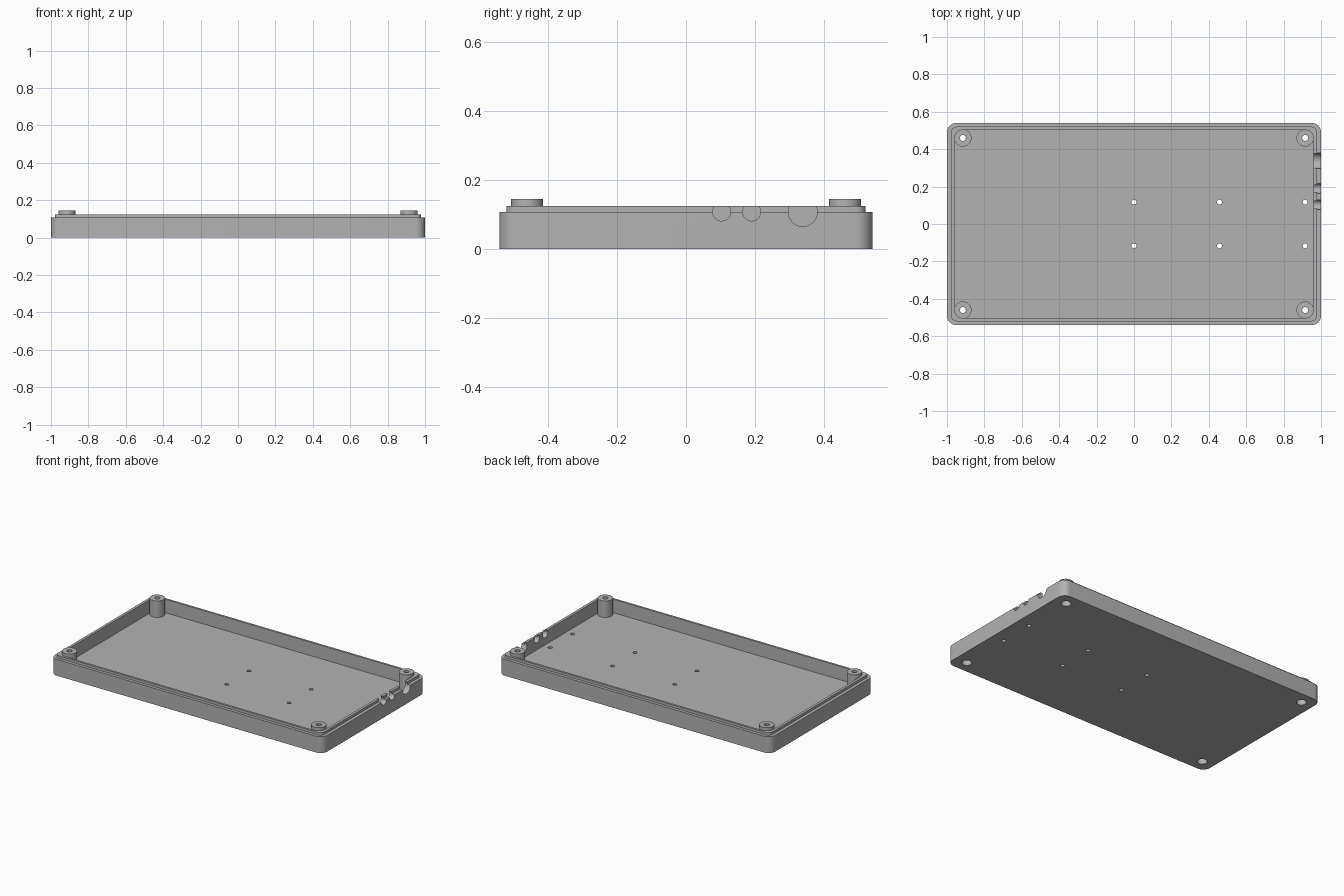
import bpy, bmesh
from math import pi, cos, sin
from mathutils import Matrix

if "Cube" in bpy.data.objects:
    bpy.data.objects.remove(bpy.data.objects["Cube"], do_unlink=True)

grey = bpy.data.materials.new("matte grey")
grey.use_nodes = True
grey.diffuse_color = (0.45, 0.45, 0.45, 1)
grey.node_tree.nodes["Principled BSDF"].inputs["Base Color"].default_value = (0.45, 0.45, 0.45, 1)

POST_X, POST_Y, POST_R = 0.915, 0.46, 0.046
FLOOR, RIM, LIP, TOP = 0.036, 0.108, 0.125, 0.145
CORNERS = [(1, 1), (-1, 1), (-1, -1), (1, -1)]


def prism(name, points, z0, z1):
    """Extrude a closed outline between two heights."""
    bm = bmesh.new()
    face = bm.faces.new([bm.verts.new((x, y, z0)) for x, y in points])
    up = bmesh.ops.extrude_face_region(bm, geom=[face])["geom"]
    bmesh.ops.translate(bm, vec=(0, 0, z1 - z0),
                        verts=[v for v in up if isinstance(v, bmesh.types.BMVert)])
    bmesh.ops.recalc_face_normals(bm, faces=bm.faces)
    mesh = bpy.data.meshes.new(name)
    bm.to_mesh(mesh)
    bm.free()
    obj = bpy.data.objects.new(name, mesh)
    bpy.context.collection.objects.link(obj)
    mesh.materials.append(grey)
    return obj


def arc(cx, cy, r, start, sweep, steps):
    return [(cx + r * cos(start + sweep * i / steps),
             cy + r * sin(start + sweep * i / steps)) for i in range(steps + 1)]


def circle(cx, cy, r, steps=40):
    return arc(cx, cy, r, 0, 2 * pi, steps)[:-1]


def rounded_rect(hx, hy, r):
    points = []
    for i, (sx, sy) in enumerate(CORNERS):
        points += arc(sx * (hx - r), sy * (hy - r), r, i * pi / 2, pi / 2, 10)
    return points


def boolean(target, tool, operation):
    mod = target.modifiers.new(operation, "BOOLEAN")
    mod.object, mod.operation, mod.solver = tool, operation, "EXACT"
    bpy.ops.object.select_all(action="DESELECT")
    bpy.context.view_layer.objects.active = target
    target.select_set(True)
    bpy.ops.object.modifier_apply(modifier=mod.name)
    bpy.data.objects.remove(tool, do_unlink=True)


def smooth(obj):
    bpy.ops.object.select_all(action="DESELECT")
    bpy.context.view_layer.objects.active = obj
    obj.select_set(True)
    bpy.ops.object.shade_smooth_by_angle(angle=0.5)


# Outer shell with the stepped lip
tray = prism("tray", rounded_rect(1, 0.54, 0.05), 0, RIM)
boolean(tray, prism("lip", rounded_rect(0.979, 0.52, 0.03), 0.02, LIP), "UNION")

# Inner pocket, its corners wrapping around the screw posts
pocket = []
for i, (sx, sy) in enumerate(CORNERS):
    pocket += arc(sx * POST_X, sy * POST_Y, POST_R, i * pi / 2, -1.5 * pi, 30)
boolean(tray, prism("pocket_cutter", pocket, FLOOR, 0.3), "DIFFERENCE")

# Screw holes through the posts, with wide recesses underneath
for sx, sy in CORNERS:
    x, y = sx * POST_X, sy * POST_Y
    boolean(tray, prism("screw_cutter", circle(x, y, 0.016, 24), -0.1, 0.3), "DIFFERENCE")
    boolean(tray, prism("recess_cutter", circle(x, y, 0.03), -0.1, 0.06), "DIFFERENCE")

# Small mounting holes in the floor
for x in (0, 0.457, POST_X):
    for y in (-0.117, 0.117):
        boolean(tray, prism("mount_cutter", circle(x, y, 0.013, 24), -0.1, 0.1), "DIFFERENCE")

# Round cable notches in the left wall
for y, r in ((0.103, 0.026), (0.19, 0.026), (0.338, 0.042)):
    notch = prism("notch_cutter", circle(0, 0, r), 0.94, 1.1)
    notch.data.transform(Matrix.Translation((0, y, RIM)) @ Matrix.Rotation(pi / 2, 4, "Y"))
    boolean(tray, notch, "DIFFERENCE")
smooth(tray)

# Raised post caps
for sx, sy in CORNERS:
    x, y = sx * POST_X, sy * POST_Y
    side = ("left" if sx > 0 else "right") + ("_back" if sy > 0 else "_front")
    cap = prism("post_cap_" + side, circle(x, y, POST_R), LIP, TOP)
    boolean(cap, prism("cap_cutter", circle(x, y, 0.016, 24), 0, 0.3), "DIFFERENCE")
    smooth(cap)
